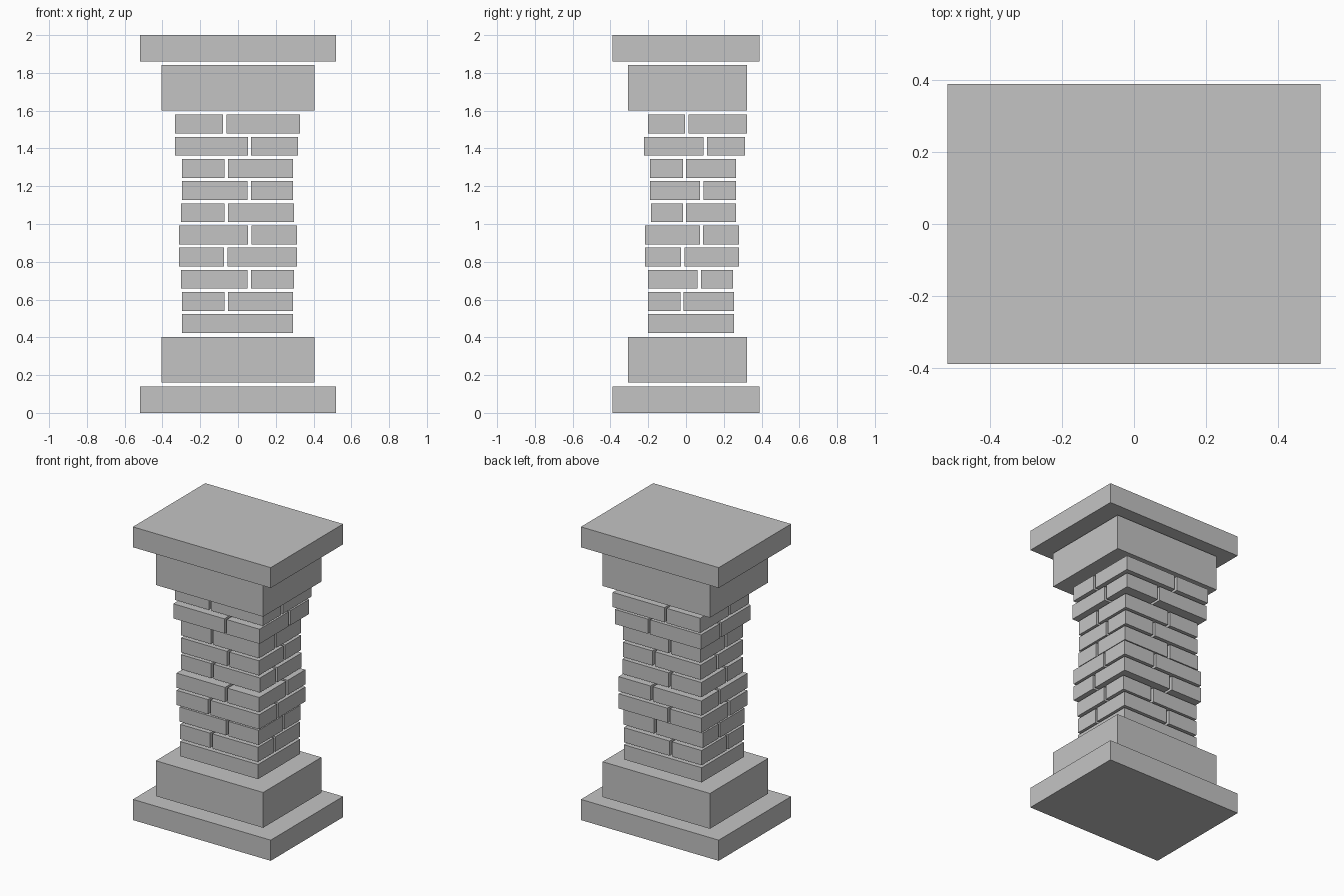
import bpy

cube = bpy.data.objects.get("Cube")
if cube:
    bpy.data.objects.remove(cube, do_unlink=True)

# One plain stone colour
stone = bpy.data.materials.new("grey stone")
stone.use_nodes = True
STONE_RGBA = (0.55, 0.55, 0.55, 1)
stone.diffuse_color = STONE_RGBA
stone.node_tree.nodes["Principled BSDF"].inputs["Base Color"].default_value = STONE_RGBA


def block(name, x, y, z):
    """Box spanning the (low, high) ranges along each axis."""
    spans = (x, y, z)
    bpy.ops.mesh.primitive_cube_add(size=1, location=[(a + b) / 2 for a, b in spans])
    obj = bpy.context.object
    obj.name = name
    obj.scale = [b - a for a, b in spans]
    bpy.ops.object.transform_apply(location=False, rotation=False, scale=True)
    obj.data.materials.append(stone)
    return obj


def split(low, high, joint, gap=0.018):
    """Divide a span in two around an open joint."""
    if joint is None:
        return [(low, high)]
    return [(low, joint - gap / 2), (joint + gap / 2, high)]


# Stepped base and matching capital
SLAB = ((-0.52, 0.52), (-0.39, 0.39))
PLINTH = ((-0.406, 0.404), (-0.306, 0.322))
block("base_slab", *SLAB, (0, 0.141))
block("base_plinth", *PLINTH, (0.162, 0.403))
block("capital_block", *PLINTH, (1.602, 1.843))
block("cap_slab", *SLAB, (1.861, 2))

# Brick courses, bottom to top: x low, x high, x joint, y low, y high, y joint
courses = [
    (-0.296, 0.291, None, -0.200, 0.254, None),
    (-0.296, 0.291, -0.063, -0.200, 0.254, -0.021),
    (-0.301, 0.296, 0.059, -0.200, 0.249, 0.071),
    (-0.312, 0.312, -0.065, -0.217, 0.280, -0.018),
    (-0.312, 0.312, 0.063, -0.217, 0.280, 0.082),
    (-0.301, 0.296, -0.063, -0.186, 0.264, -0.008),
    (-0.296, 0.291, 0.059, -0.190, 0.265, 0.084),
    (-0.296, 0.291, -0.063, -0.190, 0.265, -0.008),
    (-0.333, 0.318, 0.061, -0.222, 0.312, 0.101),
    (-0.333, 0.328, -0.071, -0.201, 0.322, 0.005),
]
COURSE_STEP = 0.1173
COURSE_HEIGHT = 0.1

for row, (x0, x1, xj, y0, y1, yj) in enumerate(courses, 1):
    z = 0.423 + (row - 1) * COURSE_STEP
    for i, xs in enumerate(split(x0, x1, xj)):
        for j, ys in enumerate(split(y0, y1, yj)):
            side = ("right", "left")[i] + "_" + ("front", "back")[j]
            name = f"brick_course_{row}" + (f"_{side}" if xj is not None else "")
            block(name, xs, ys, (z, z + COURSE_HEIGHT))
